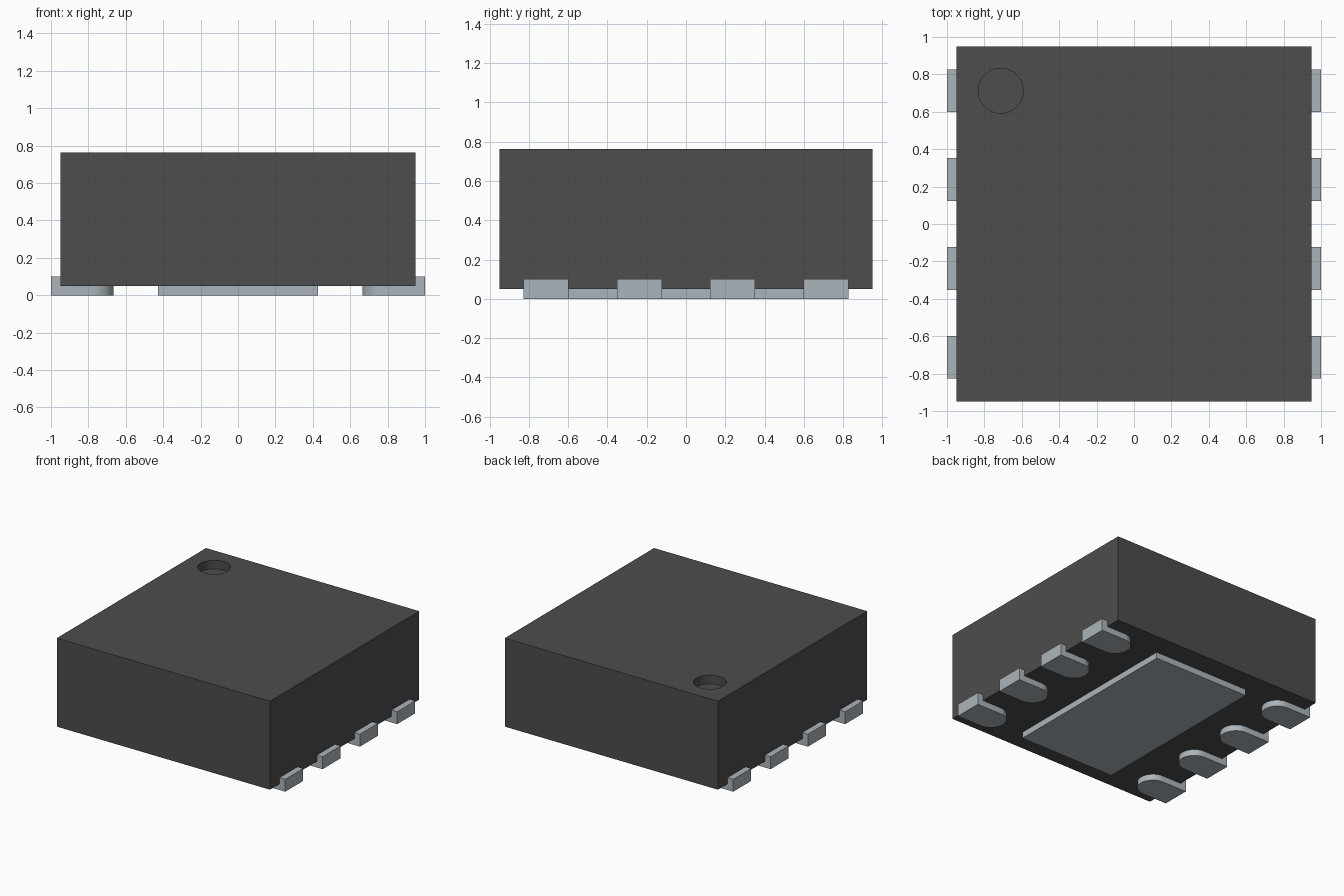
import bpy, bmesh, math

if "Cube" in bpy.data.objects:
    bpy.data.objects.remove(bpy.data.objects["Cube"], do_unlink=True)


def material(name, rgb):
    m = bpy.data.materials.new(name)
    m.use_nodes = True
    m.diffuse_color = (*rgb, 1)
    m.node_tree.nodes["Principled BSDF"].inputs["Base Color"].default_value = (*rgb, 1)
    return m


BLACK = material("dark grey resin", (0.074, 0.074, 0.074))
METAL = material("tinned metal", (0.41, 0.46, 0.495))


def prism(name, outline, axis, low, high, mat):
    """Extrude a 2D outline along z (outline is x, y) or y (outline is x, z)."""
    place = (lambda a, b, d: (a, b, d)) if axis == "z" else (lambda a, b, d: (a, d, b))
    bm = bmesh.new()
    face = bm.faces.new([bm.verts.new(place(a, b, low)) for a, b in outline])
    ext = bmesh.ops.extrude_face_region(bm, geom=[face])
    moved = [g for g in ext["geom"] if isinstance(g, bmesh.types.BMVert)]
    bmesh.ops.translate(bm, verts=moved, vec=place(0, 0, high - low))
    bmesh.ops.recalc_face_normals(bm, faces=bm.faces)
    mesh = bpy.data.meshes.new(name)
    bm.to_mesh(mesh)
    bm.free()
    mesh.materials.append(mat)
    obj = bpy.data.objects.new(name, mesh)
    bpy.context.collection.objects.link(obj)
    return obj


def rect(x0, x1, y0, y1):
    return [(x0, y0), (x1, y0), (x1, y1), (x0, y1)]


def arc(cx, cy, r, start, end, n):
    return [(cx + r * math.cos(start + (end - start) * i / n),
             cy + r * math.sin(start + (end - start) * i / n)) for i in range(n + 1)]


def smooth(obj):
    bpy.ops.object.select_all(action="DESELECT")
    obj.select_set(True)
    bpy.context.view_layer.objects.active = obj
    bpy.ops.object.shade_smooth_by_angle(angle=math.radians(30))


BODY, BASE, TOP = 0.95, 0.05, 0.7625   # half width, underside, top

# Moulded body with a round marker dimple in the back right corner of its top
body = prism("body", rect(-BODY, BODY, -BODY, BODY), "z", BASE, TOP, BLACK)
dimple = prism("dimple_cutter", arc(-0.7125, 0.7125, 0.12, 0, math.tau, 48)[:-1],
               "z", TOP - 0.07, TOP + 0.1, BLACK)
cut = body.modifiers.new("dimple", "BOOLEAN")
cut.operation, cut.solver, cut.object = "DIFFERENCE", "EXACT", dimple
dimple.hide_render = True
bpy.context.view_layer.objects.active = body
bpy.ops.object.modifier_apply(modifier=cut.name)
bpy.data.objects.remove(dimple, do_unlink=True)
smooth(body)

# Large heat pad under the body
prism("heat_pad", rect(-0.4275, 0.4275, -0.77, 0.77), "z", 0, BASE, METAL)

# Terminals: round-ended foot below the body and a low lip up its side
HALF = 0.1145
for side, label in ((1, "left"), (-1, "right")):
    for i in range(4):
        y = -0.7125 + 0.475 * i
        foot = [(BODY, y - HALF), (BODY, y + HALF)]
        foot += arc(0.665 + HALF, y, HALF, math.pi / 2, 1.5 * math.pi, 20)
        foot = [(side * px, py) for px, py in foot]
        smooth(prism(f"{label}_terminal_foot_{i + 1}", foot, "z", 0, BASE, METAL))
        lip = [(side * BODY, 0), (side * 1.0, 0), (side * 1.0, 0.1), (side * BODY, 0.1)]
        prism(f"{label}_terminal_lip_{i + 1}", lip, "y", y - HALF, y + HALF, METAL)
